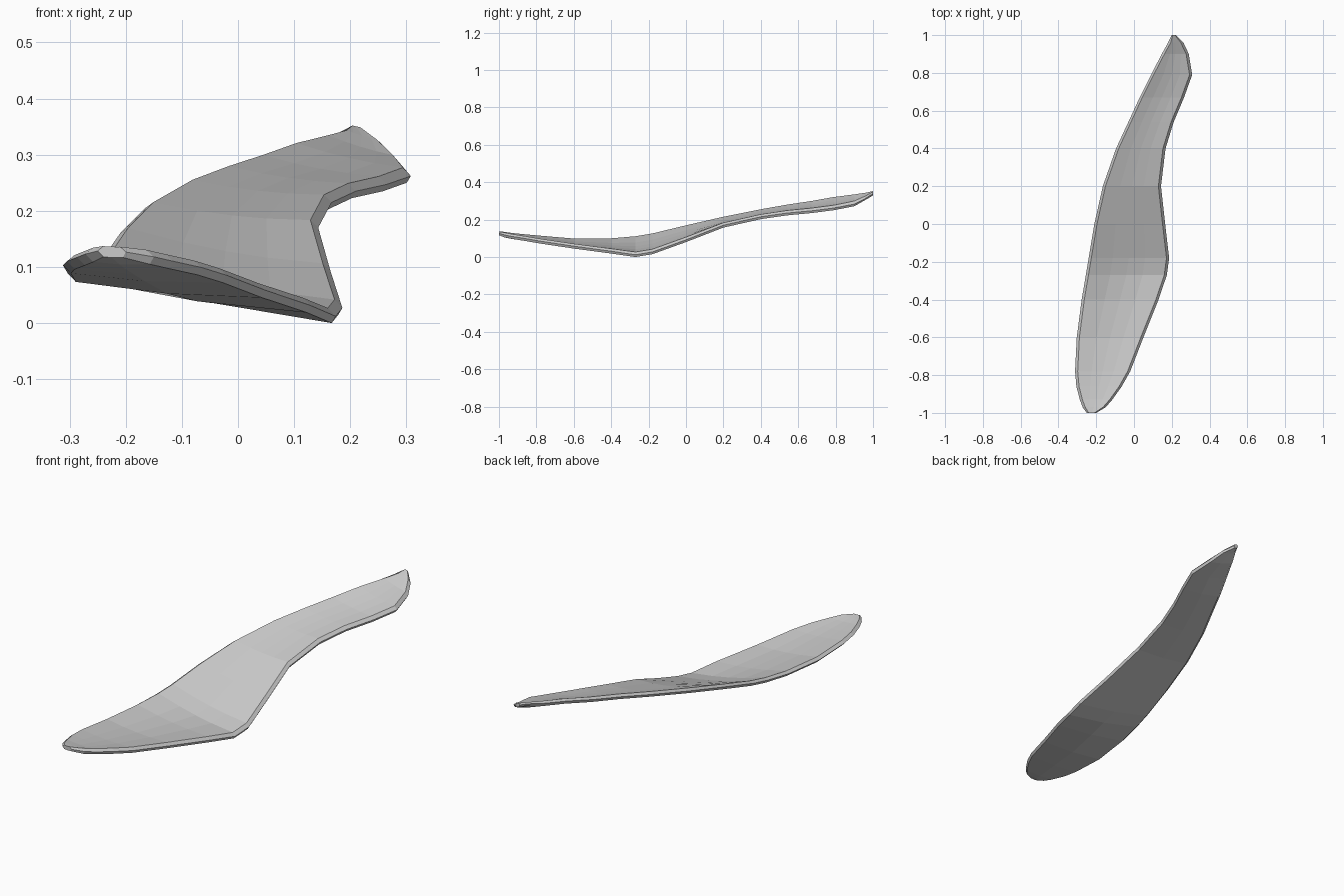
import bpy
import bmesh

if "Cube" in bpy.data.objects:
    bpy.data.objects.remove(bpy.data.objects["Cube"])

# Stations along the length: y, left x, left rim z, right x, right rim z
STATIONS = [
    (-1.00, -.250, .140, -.200, .138),
    (-.97, -.272, .138, -.150, .133),
    (-.93, -.287, .132, -.115, .125),
    (-.86, -.305, .125, -.065, .114),
    (-.78, -.312, .118, -.020, .100),
    (-.60, -.303, .103, .050, .073),
    (-.40, -.277, .105, .130, .046),
    (-.27, -.255, .117, .174, .027),
    (-.18, -.240, .132, .186, .042),
    (0.00, -.210, .175, .165, .107),
    (.20, -.165, .220, .143, .185),
    (.40, -.095, .260, .167, .230),
    (.54, -.030, .285, .210, .250),
    (.67, .030, .305, .265, .262),
    (.79, .090, .327, .308, .277),
    (.90, .147, .342, .290, .298),
    (.96, .180, .351, .262, .325),
    (1.00, .200, .355, .222, .350),
]
THICKNESS = 0.027


def section(y, xl, zl, xr, zr):
    """Closed ring: dished top from left to right, then underside back."""
    w = xr - xl
    inset = min(0.014, 0.2 * w)
    thick = THICKNESS if w > 0.1 else 0.02

    def point(x, drop, dish=0.0):
        t = (x - xl) / w
        return (x, y, zl + (zr - zl) * t - drop - dish * w * 4 * t * (1 - t))

    top = [(xl + inset, 0), (xl + .3 * w, 0), (xl + .5 * w, 0),
           (xl + .7 * w, 0), (xr - inset, 0)]
    ring = [point(x, d, .03) for x, d in top]
    ring.append(point(xr, thick * .5))
    ring.append(point(xr - inset * .5, thick))
    ring.append(point(xl + .5 * w, thick, .02))
    ring.append(point(xl + inset, thick))
    ring.append(point(xl, thick * .5))
    return ring


# Insole body: loft the sections and cap both tips
bm = bmesh.new()
rings = [[bm.verts.new(p) for p in section(*s)] for s in STATIONS]
for a, b in zip(rings, rings[1:]):
    n = len(a)
    for i in range(n):
        j = (i + 1) % n
        bm.faces.new((a[i], a[j], b[j], b[i]))
bm.faces.new(rings[0])
bm.faces.new(rings[-1])
bmesh.ops.recalc_face_normals(bm, faces=bm.faces)

# Rest the lowest point on the floor
low = min(v.co.z for v in bm.verts)
bmesh.ops.translate(bm, vec=(0, 0, -low), verts=bm.verts)

mesh = bpy.data.meshes.new("insole")
bm.to_mesh(mesh)
bm.free()
insole = bpy.data.objects.new("insole", mesh)
bpy.context.collection.objects.link(insole)

grey = bpy.data.materials.new("light_grey")
grey.diffuse_color = (0.6, 0.6, 0.6, 1)
grey.use_nodes = True
grey.node_tree.nodes["Principled BSDF"].inputs["Base Color"].default_value = grey.diffuse_color
mesh.materials.append(grey)
